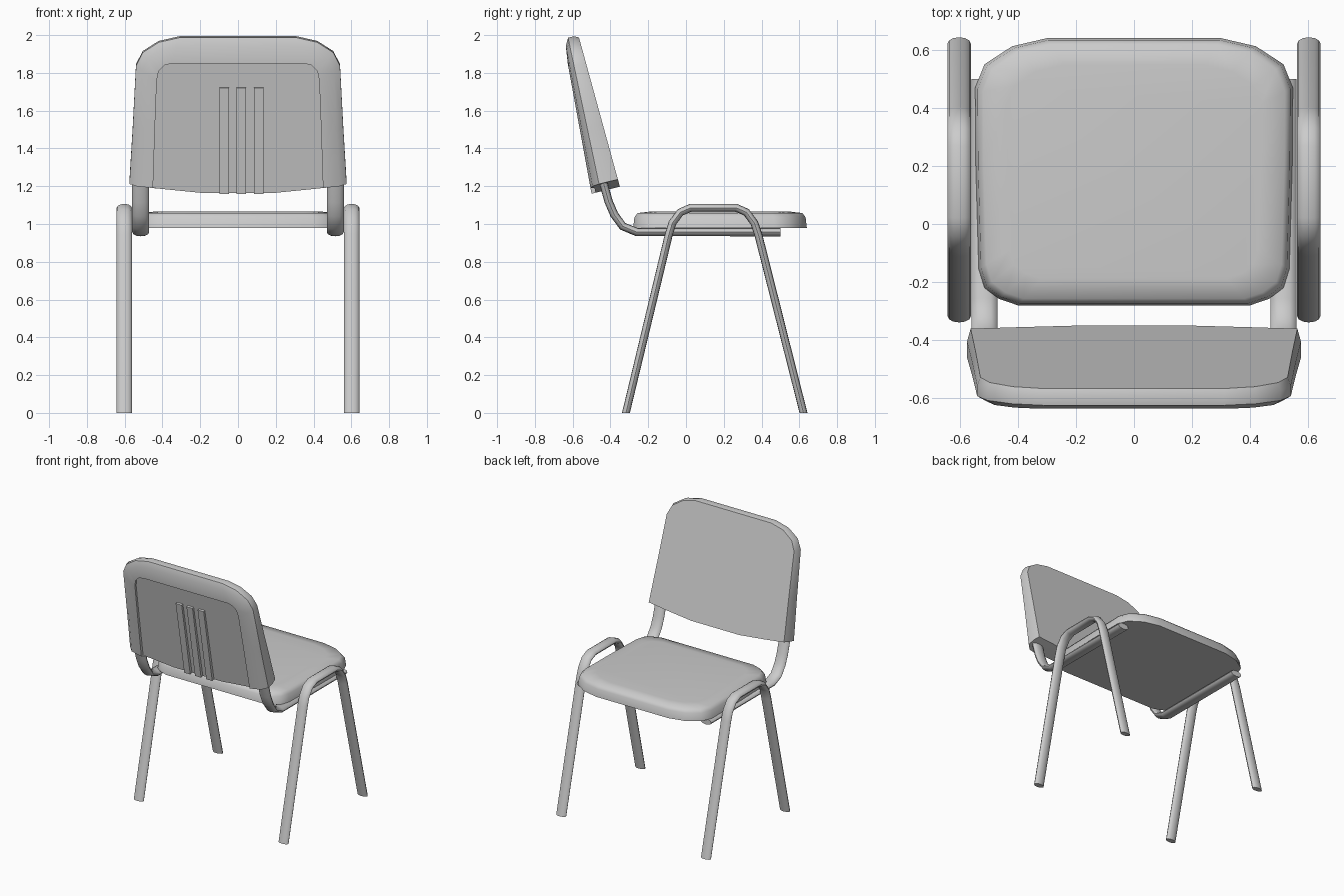
import bpy, bmesh, math
from mathutils import Vector

cube = bpy.data.objects.get("Cube")
if cube:
    bpy.data.objects.remove(cube)

grey = bpy.data.materials.new("plain_grey")
grey.use_nodes = True
grey.diffuse_color = (0.6, 0.6, 0.6, 1)
grey.node_tree.nodes["Principled BSDF"].inputs["Base Color"].default_value = (0.6, 0.6, 0.6, 1)


def loft(name, rings, angle=40):
    """Skin a stack of equal rings, cap both ends, shade smooth by angle."""
    bm = bmesh.new()
    loops = [[bm.verts.new(p) for p in ring] for ring in rings]
    n = len(loops[0])
    for a, b in zip(loops, loops[1:]):
        for i in range(n):
            j = (i + 1) % n
            bm.faces.new((a[i], a[j], b[j], b[i]))
    bm.faces.new(loops[0][::-1])
    bm.faces.new(loops[-1])
    bmesh.ops.recalc_face_normals(bm, faces=bm.faces)
    mesh = bpy.data.meshes.new(name)
    bm.to_mesh(mesh)
    bm.free()
    obj = bpy.data.objects.new(name, mesh)
    bpy.context.collection.objects.link(obj)
    mesh.materials.append(grey)
    bpy.ops.object.select_all(action='DESELECT')
    obj.select_set(True)
    bpy.context.view_layer.objects.active = obj
    bpy.ops.object.shade_smooth_by_angle(angle=math.radians(angle))
    return obj


def oval_tube(name, x, path, half_width, half_thick, upright_ends=False, sides=12):
    """Sweep an oval along a path of (y, z) points at a fixed x."""
    pts = [Vector(p) for p in path]
    rings = []
    for i, p in enumerate(pts):
        steps = [(b - a).normalized() for a, b in zip(pts[max(i - 1, 0):i + 2], pts[max(i - 1, 0) + 1:i + 2])]
        t = sum(steps, Vector((0, 0))).normalized()
        if upright_ends and i in (0, len(pts) - 1):
            t = Vector((0, 1 if i == 0 else -1))
        ring = []
        for k in range(sides):
            a = math.tau * k / sides
            s = half_thick * math.sin(a)
            ring.append((x + half_width * math.cos(a), p.x - t.y * s, p.y + t.x * s))
        rings.append(ring)
    return loft(name, rings)


# Leg hoops and the bent bars that carry the seat and backrest
leg_path = [(-0.318, 0), (-0.092, 0.94), (-0.072, 1.005), (-0.03, 1.062), (0.025, 1.086),
            (0.265, 1.086), (0.32, 1.062), (0.362, 1.005), (0.384, 0.94), (0.622, 0)]
bar_path = [(0.5, 0.957), (-0.26, 0.957), (-0.335, 0.988), (-0.38, 1.05), (-0.41, 1.12), (-0.46, 1.3)]
for side, x in (("left", 1), ("right", -1)):
    oval_tube(side + "_leg_hoop", x * 0.602, leg_path, 0.04, 0.021, upright_ends=True)
    oval_tube(side + "_seat_bar", x * 0.515, bar_path, 0.045, 0.022)


def mirrored(half):
    return half + [(-x, v) for x, v in reversed(half)]


# Seat cushion: rounded outline drawn in towards its top
seat_outline = mirrored([(0.3, 0.64), (0.42, 0.612), (0.515, 0.55), (0.547, 0.47), (0.545, 0.2),
                         (0.535, -0.155), (0.515, -0.22), (0.465, -0.258), (0.4, -0.28)])
seat_centre = 0.18
seat_rings = [[(x * s, seat_centre + (y - seat_centre) * s, z) for x, y in seat_outline]
              for s, z in ((1, 0.978), (0.985, 1.035), (0.95, 1.058), (0.8, 1.066))]
loft("seat_cushion", seat_rings, 60)

# Backrest: matching half outlines for the outer edge and the recessed rear panel
outer = [(0.2, 1.16), (0.4, 1.18), (0.575, 1.2), (0.557, 1.5), (0.54, 1.83),
         (0.505, 1.9), (0.42, 1.955), (0.31, 1.98)]
inner = [(0.2, 1.16), (0.445, 1.185), (0.45, 1.19), (0.44, 1.5), (0.43, 1.76),
         (0.42, 1.81), (0.39, 1.84), (0.35, 1.85)]
RECESS = 0.14


def lean(x, z, f):
    """Place a point on the tilted backrest; f runs from rear (0) to front (1)."""
    h = (z - 1.16) / 0.82
    depth = f * (0.15 - 0.07 * h)
    return (x, -0.5 - 0.15 * h + depth, z + 0.25 * depth)


def back_ring(t, f):
    half = []
    for i, ((xo, zo), (xi, zi)) in enumerate(zip(outer, inner)):
        depth = max(f, RECESS) if i < 2 else f
        half.append(lean(xo + (xi - xo) * t, zo + (zi - zo) * t, depth))
    return half + [(-x, y, z) for x, y, z in reversed(half)]


loft("backrest", [back_ring(t, f) for t, f in
                  ((0.1, 1), (0, 0.7), (0, 0.32), (0.3, 0.08), (1, 0), (1, RECESS))])

# Upright ribs on the rear panel
for i, x in enumerate((-0.072, 0.018, 0.111)):
    loft("back_rib_%d" % (i + 1),
         [[lean(x + dx, z, f) for dx, f in ((-0.025, 0.2), (0.025, 0.2), (0.025, 0), (-0.025, 0))]
          for z in (1.16, 1.72)], 30)
